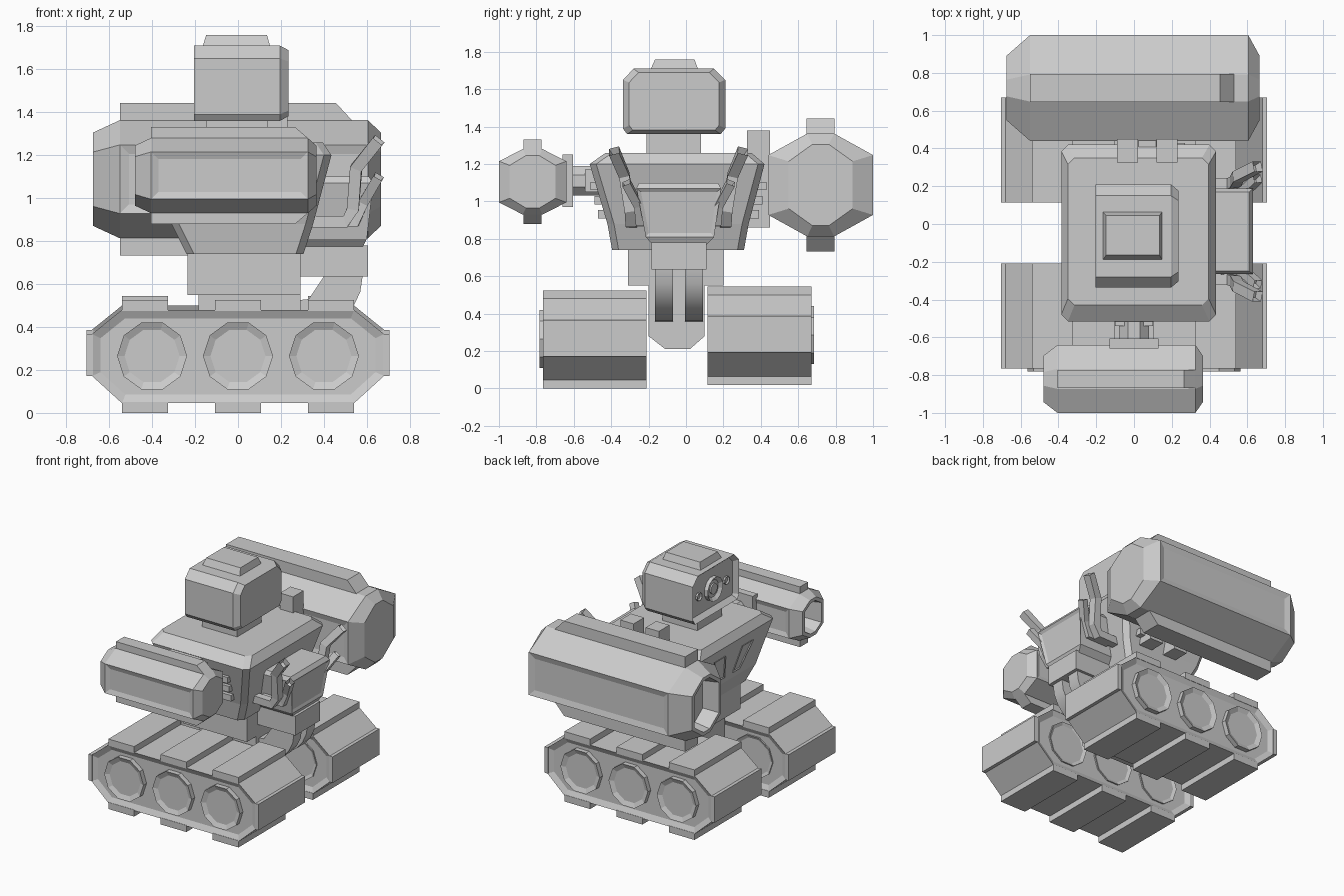
import bpy, bmesh, math
from mathutils import Vector

cube = bpy.data.objects.get("Cube")
if cube:
    bpy.data.objects.remove(cube, do_unlink=True)

grey = bpy.data.materials.new("plain_grey")
grey.use_nodes = True
COLOUR = (0.6, 0.6, 0.6, 1)
grey.diffuse_color = COLOUR
grey.node_tree.nodes["Principled BSDF"].inputs["Base Color"].default_value = COLOUR

MID = -0.04      # y of the body's plane of symmetry
X, Y, Z = Vector((1, 0, 0)), Vector((0, 1, 0)), Vector((0, 0, 1))


def loft(name, rings, insets=()):
    """Skin matching rings, cap both ends, then inset faces: (direction, width, depth)."""
    bm = bmesh.new()
    loops = [[bm.verts.new(p) for p in ring] for ring in rings]
    n = len(loops[0])
    for a, b in zip(loops, loops[1:]):
        for i in range(n):
            j = (i + 1) % n
            bm.faces.new((a[i], a[j], b[j], b[i]))
    bm.faces.new(loops[0])
    bm.faces.new(loops[-1])
    bmesh.ops.recalc_face_normals(bm, faces=bm.faces)
    for direction, width, depth in insets:
        bm.normal_update()
        facing = [f for f in bm.faces if f.normal.dot(direction) > 0.85]
        face = max(facing, key=lambda f: f.calc_area())
        bmesh.ops.inset_individual(bm, faces=[face], thickness=width,
                                   depth=depth, use_even_offset=True)
    mesh = bpy.data.meshes.new(name)
    bm.to_mesh(mesh)
    bm.free()
    mesh.materials.append(grey)
    obj = bpy.data.objects.new(name, mesh)
    bpy.context.collection.objects.link(obj)
    return obj


def along_x(pts, x):
    return [(x, y, z) for y, z in pts]


def along_y(pts, y):
    return [(x, y, z) for x, z in pts]


def prism_x(name, pts, x0, x1, insets=()):
    return loft(name, [along_x(pts, x0), along_x(pts, x1)], insets)


def prism_y(name, pts, y0, y1, insets=()):
    return loft(name, [along_y(pts, y0), along_y(pts, y1)], insets)


def rect(a0, a1, b0, b1, c=0):
    """Rectangle, with cut corners when c is given."""
    if not c:
        return [(a0, b0), (a1, b0), (a1, b1), (a0, b1)]
    return [(a0 + c, b0), (a1 - c, b0), (a1, b0 + c), (a1, b1 - c),
            (a1 - c, b1), (a0 + c, b1), (a0, b1 - c), (a0, b0 + c)]


def box(name, x0, x1, y0, y1, z0, z1, insets=()):
    return prism_x(name, rect(y0, y1, z0, z1), x0, x1, insets)


def stack(name, levels, cut=0, insets=()):
    """Tapered block from levels of (z, x0, x1, y0, y1)."""
    return loft(name, [[(x, y, z) for x, y in rect(x0, x1, y0, y1, cut)]
                       for z, x0, x1, y0, y1 in levels], insets)


def polygon(cx, cy, r, n):
    return [(cx + r * math.cos(math.tau * (i + 0.5) / n + math.pi / 2),
             cy + r * math.sin(math.tau * (i + 0.5) / n + math.pi / 2)) for i in range(n)]


# Tracks: recessed side panels, three wheels, raised tread pads
def track(name, y0, y1, z, hub0, hub1):
    half = [(0.54, 0.045), (0.68, 0.172), (0.68, 0.367), (0.54, 0.48)]
    outline = [(x, h + z) for x, h in half] + [(-x, h + z) for x, h in reversed(half)]
    prism_y(name + "_body", outline, y0, y1, [(Y, 0.04, -0.02), (-Y, 0.04, -0.02)])
    for i, x in enumerate((-0.4, 0, 0.4)):
        prism_y(f"{name}_wheel_{i}", polygon(x, 0.265 + z, 0.163, 10), hub0, hub1,
                [(Y, 0.033, -0.015), (-Y, 0.033, -0.015)])
    for i, x in enumerate((-0.433, 0, 0.433)):
        for side, low in (("bottom", 0), ("top", 0.475)):
            box(f"{name}_{side}_pad_{i}", x - 0.107, x + 0.107, y0, y1, low + z, low + z + 0.05)
    for side, x in (("right", -0.69), ("left", 0.69)):
        box(f"{name}_{side}_end_pad", x - 0.015, x + 0.015, y0, y1, 0.172 + z, 0.367 + z)


track("front_track", -0.765, -0.21, 0, -0.782, -0.22)
track("rear_track", 0.115, 0.67, 0.02, 0.125, 0.685)

# Pelvis and waist
prism_x("pelvis", [(-0.2, 0.28), (-0.11, 0.21), (0.02, 0.21), (0.1, 0.28), (0.1, 0.56), (-0.2, 0.56)],
        -0.185, 0.29)
box("waist", -0.235, 0.29, -0.31, 0.2, 0.55, 0.76)

# Torso, widening upward with a bevelled top
stack("torso", [(0.74, -0.24, 0.305, -0.395, 0.31), (0.88, -0.31, 0.35, -0.42, 0.335),
                (1.2, -0.385, 0.435, -0.515, 0.42), (1.26, -0.35, 0.395, -0.43, 0.35)], 0.035)

# Slanted chest vents and side slats
for side, s in (("front", -1), ("rear", 1)):
    def chest(h, inner, depth):
        return (-0.305 - 0.075 * (h - 0.88) / 0.32 - depth, MID + s * inner, h)
    corners = [(0.93, 0.05), (0.93, 0.13), (1.12, 0.23), (1.12, 0.1)]
    loft(side + "_chest_vent", [[chest(h, w, d) for h, w in corners] for d in (-0.02, 0.012)],
         [(-X, 0.015, -0.02)])
    for i in range(3):
        z = 0.91 + 0.075 * i
        y = MID + s * (0.4 + 0.02 * i)
        box(f"{side}_slat_{i}", 0.08, 0.27, y - 0.03, y + 0.03, z, z + 0.045)

# Neck, head with recessed face, and cap
box("neck", -0.15, 0.14, -0.21, 0.08, 1.24, 1.37)


def head_ring(x, s):
    shape = [(-0.315, 1.36), (0.185, 1.36), (0.21, 1.39), (0.21, 1.65),
             (0.15, 1.71), (-0.28, 1.71), (-0.337, 1.65), (-0.337, 1.39)]
    return [(x, -0.063 + (y + 0.063) * s, 1.535 + (z - 1.535) * s) for y, z in shape]


loft("head", [head_ring(-0.205, 1), head_ring(0.195, 1), head_ring(0.235, 0.88)],
     [(-X, 0.03, -0.035)])
stack("head_cap", [(1.705, -0.165, 0.15, -0.19, 0.065), (1.76, -0.148, 0.135, -0.165, 0.045)])
prism_x("eye_ring", polygon(-0.063, 1.53, 0.09, 12), -0.2, -0.16, [(-X, 0.025, -0.02)])
prism_x("eye_lens", polygon(-0.063, 1.53, 0.04, 12), -0.19, -0.16)
for side, y in (("front", -0.225), ("rear", 0.1)):
    prism_x(side + "_face_bolt", polygon(y, 1.53, 0.03, 8), -0.185, -0.16, [(-X, 0.01, -0.01)])


# Arm cannons: eight-sided barrel, recessed panels, ridges, hollow muzzle
def cannon(name, cy, cz, hy, hz, a, b, xs, sy, sz, ridge, ridge_w, ridge_x, panel):
    octo = [(-a, -hz), (a, -hz), (hy, -b), (hy, b), (a, hz), (-a, hz), (-hy, b), (-hy, -b)]
    scales = [(sy, sz), (1, 1), (1, 1), (sy, sz)]
    rings = [along_x([(cy + y * p, cz + z * q) for y, z in octo], x) for x, (p, q) in zip(xs, scales)]
    loft(name + "_barrel", rings, [(Y, panel, -0.012), (-Y, panel, -0.012),
                                   (-X, 0.025, 0), (-X, 0.02, -0.12)])
    x0, x1, x2 = ridge_x
    for side, s in (("top", 1), ("bottom", -1)):
        shape = [(x0, cz + s * (hz - 0.02)), (x2, cz + s * (hz - 0.02)), (x2, cz + s * hz),
                 (x1, cz + s * ridge), (x0, cz + s * ridge)]
        prism_y(f"{name}_{side}_ridge", shape, cy - ridge_w, cy + ridge_w)


cannon("large_cannon", 0.72, 1.088, 0.28, 0.275, 0.072, 0.16, (-0.675, -0.55, 0.605, 0.665),
       0.61, 0.79, 0.356, 0.075, (-0.55, 0.455, 0.53), 0.042)
cannon("small_cannon", -0.82, 1.105, 0.18, 0.175, 0.053, 0.11, (-0.48, -0.405, 0.325, 0.365),
       0.68, 0.8, 0.226, 0.048, (-0.405, 0.265, 0.325), 0.034)

# Arm joints
prism_y("front_shoulder_shaft", polygon(0, 1.11, 0.085, 8), -0.62, -0.4)
box("front_shoulder_plate", -0.13, 0.13, -0.66, -0.605, 0.97, 1.25)
box("front_shoulder_hub", -0.1, 0.1, -0.54, -0.42, 1.05, 1.17)
prism_y("rear_shoulder_shaft", polygon(0.07, 1.1, 0.12, 8), 0.28, 0.5)
for i, x in enumerate((-0.09, 0.12)):
    box(f"rear_shoulder_plate_{i}", x, x + 0.11, 0.325, 0.45, 0.86, 1.38)

# Backpack, lower box and curved struts
stack("backpack", [(0.77, 0.28, 0.58, -0.18, 0.11), (0.81, 0.28, 0.6, -0.215, 0.15),
                   (1.07, 0.35, 0.63, -0.265, 0.188), (1.1, 0.37, 0.61, -0.25, 0.17)],
      0, [(X, 0.02, -0.01)])
box("backpack_base", 0.27, 0.605, -0.185, 0.11, 0.635, 0.78)
arc = [(0.26 + 0.32 * math.sin(t), 0.635 - 0.28 * math.cos(t))
       for t in (math.pi / 12 * i for i in range(7))]
for side, y in (("front", -0.165), ("rear", -0.005)):
    strut = prism_y(side + "_strut", [(0.24, 0.355)] + arc + [(0.4, 0.635), (0.33, 0.53), (0.24, 0.52)],
                    y, y + 0.095)
    for f in strut.data.polygons:
        f.use_smooth = abs(f.normal.y) < 0.5 and f.normal.z < 0 and f.normal.x > 0


# Exhaust pipes: square tubes with hollow tips
def pipe(name, path, r):
    pts = [Vector(p) for p in path]
    rings = []
    for i, p in enumerate(pts):
        t = (pts[min(i + 1, len(pts) - 1)] - pts[max(i - 1, 0)]).normalized()
        u = Y.cross(t).normalized()
        v = t.cross(u)
        rings.append([p + u * r * a + v * r * b for a, b in ((1, 1), (-1, 1), (-1, -1), (1, -1))])
    tip = (pts[-1] - pts[-2]).normalized()
    loft(name, rings, [(tip, 0.01, -0.04)])


for side, s in (("front", -1), ("rear", 1)):
    tall = [(0.33, 0.25, 0.89), (0.5, 0.255, 0.89), (0.535, 0.26, 0.95), (0.55, 0.29, 1.14), (0.655, 0.345, 1.27)]
    short = [(0.38, 0.2, 0.89), (0.55, 0.205, 0.89), (0.585, 0.215, 0.98), (0.655, 0.28, 1.1)]
    for size, path, r in (("tall", tall, 0.028), ("short", short, 0.023)):
        pipe(f"{side}_{size}_exhaust", [(x, MID + s * y, z) for x, y, z in path], r)
